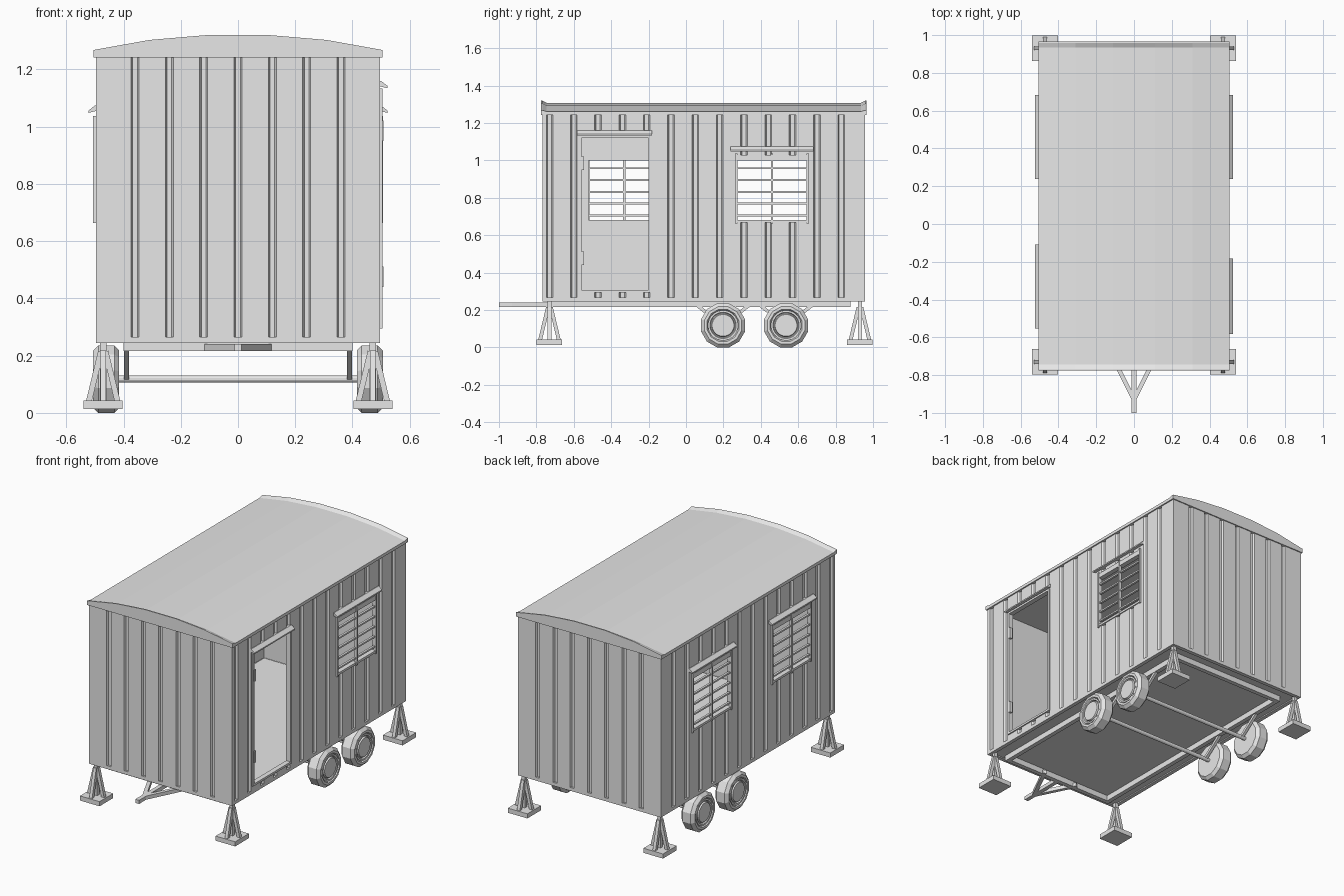
import bpy, bmesh, math
from mathutils import Vector

if "Cube" in bpy.data.objects:
    bpy.data.objects.remove(bpy.data.objects["Cube"], do_unlink=True)

grey = bpy.data.materials.new("plain_grey")
grey.use_nodes = True
COLOUR = (0.8, 0.8, 0.8, 1)
grey.diffuse_color = COLOUR
grey.node_tree.nodes["Principled BSDF"].inputs["Base Color"].default_value = COLOUR


def loft(name, rings):
    """Closed solid skinned through a list of equal-length point rings."""
    bm = bmesh.new()
    loops = [[bm.verts.new(p) for p in ring] for ring in rings]
    n = len(loops[0])
    for a, b in zip(loops, loops[1:]):
        for i in range(n):
            j = (i + 1) % n
            bm.faces.new((a[i], a[j], b[j], b[i]))
    bm.faces.new(loops[0][::-1])
    bm.faces.new(loops[-1])
    bmesh.ops.recalc_face_normals(bm, faces=bm.faces)
    mesh = bpy.data.meshes.new(name)
    bm.to_mesh(mesh)
    bm.free()
    mesh.materials.append(grey)
    obj = bpy.data.objects.new(name, mesh)
    bpy.context.collection.objects.link(obj)
    return obj


def box(name, x0, x1, y0, y1, z0, z1):
    return loft(name, [[(x0, y0, z), (x1, y0, z), (x1, y1, z), (x0, y1, z)] for z in (z0, z1)])


def beam(name, p, q, w):
    """Square bar of width w from p to q."""
    p, q = Vector(p), Vector(q)
    d = (q - p).normalized()
    ref = Vector((0, 0, 1)) if abs(d.z) < 0.8 else Vector((0, 1, 0))
    u = d.cross(ref).normalized() * w / 2
    v = d.cross(u).normalized() * w / 2
    return loft(name, [[c + u + v, c - u + v, c - u - v, c + u - v] for c in (p, q)])


def along_y(name, profile, y0, y1):
    return loft(name, [[(x, y, z) for x, z in profile] for y in (y0, y1)])


def ring_frame(name, x, y0, y1, z0, z1, w):
    """Rectangular ring of four rails."""
    for s in (-1, 1):
        box(name + "_side", s * x, s * (x - w), y0, y1, z0, z1)
    box(name + "_front", -x + w, x - w, y0, y0 + w, z0, z1)
    box(name + "_back", -x + w, x - w, y1 - w, y1, z0, z1)


X, Y0, Y1 = 0.497, -0.768, 0.958     # body outline
FLOOR, TOP = 0.265, 1.245
THICK, DEPTH = 0.022, 0.012


def ribbed_wall(name, start, end, grooves, half, place):
    """Upright sheet with narrow pressed grooves on its outer face."""
    pts = [(start, 0)]
    for g in grooves:
        pts += [(g - half, 0), (g - half * 0.6, DEPTH), (g + half * 0.6, DEPTH), (g + half, 0)]
    pts += [(end, 0), (end, THICK), (start, THICK)]
    return loft(name, [[place(t, d, z) for t, d in pts] for z in (FLOOR, TOP)])


def cut(wall, y0, y1, z0, z1):
    """Cut an opening through a side wall."""
    cutter = box("cutter", -0.7, 0.7, y0, y1, z0, z1)
    # keep the cutter on the wall's own side
    side = 1 if wall.data.vertices[0].co.x > 0 else -1
    for v in cutter.data.vertices:
        if v.co.x * side < 0:
            v.co.x = 0.3 * side
    if side < 0:
        cutter.data.update()
    mod = wall.modifiers.new("opening", "BOOLEAN")
    mod.operation, mod.solver, mod.object = "DIFFERENCE", "EXACT", cutter
    bpy.context.view_layer.objects.active = wall
    bpy.ops.object.modifier_apply(modifier=mod.name)
    bpy.data.objects.remove(cutter, do_unlink=True)


def hood(name, s, y0, y1, z):
    along_y(name, [(s * 0.48, z + 0.026), (s * 0.5, z + 0.026), (s * 0.523, z + 0.008),
                   (s * 0.523, z), (s * 0.5, z + 0.006), (s * 0.48, z + 0.006)], y0, y1)


def window(name, s, c):
    """Barred window centred at y = c."""
    h = 0.197
    a, b = s * 0.472, s * 0.507
    for dy in (-h + 0.006, 0, h - 0.006):
        box(name + "_upright", s * 0.488, b, c + dy - 0.006, c + dy + 0.006, 0.663, 1.037)
    box(name + "_head", a, s * 0.503, c - h, c + h, 1.0, 1.03)
    box(name + "_sill", a, s * 0.503, c - h, c + h, 0.668, 0.682)
    for i in range(5):
        z = 0.706 + i * 0.063
        box(name + "_bar", s * 0.486, s * 0.5, c - h, c + h, z - 0.005, z + 0.005)
    hood(name + "_hood", s, c - 0.222, c + 0.222, 1.048)


# Walls
side_grooves = [0.05 + 0.13 * k for k in range(-6, 7)]
end_grooves = [0.12 * k for k in range(-3, 4)]
walls = {}
for s, label in ((-1, "right"), (1, "left")):
    walls[s] = ribbed_wall(label + "_wall", Y0 + 0.022, Y1 - 0.022, side_grooves, 0.018,
                           lambda t, d, z, s=s: (s * (X - d), t, z))
for y, s, label in ((Y0, 1, "front"), (Y1, -1, "back")):
    ribbed_wall(label + "_wall", -X + 0.022, X - 0.022, end_grooves, 0.014,
                lambda t, d, z, y=y, s=s: (t, y + s * d, z))
for sx in (-1, 1):
    for y, s in ((Y0, 1), (Y1, -1)):
        box("corner_post", sx * X, sx * (X - 0.022), y, y + s * 0.022, FLOOR, TOP)

# Windows: one beside the door, two on the opposite side
for s, c in ((1, 0.46), (-1, 0.46), (-1, -0.33)):
    cut(walls[s], c - 0.19, c + 0.19, 0.675, 1.01)
    window("window", s, c)

# Open doorway with frame, hinges and hood
cut(walls[1], -0.562, -0.198, 0.303, 1.124)
for y in (-0.572, -0.2):
    box("door_jamb", 0.474, 0.505, y, y + 0.013, 0.294, 1.134)
for z in (0.294, 1.121):
    box("door_rail", 0.474, 0.505, -0.56, -0.2, z, z + 0.013)
for z in (0.44, 0.95):
    box("door_hinge", 0.49, 0.509, -0.563, -0.546, z, z + 0.072)
hood("door_hood", 1, -0.583, -0.182, 1.134)

# Roof: shallow faceted arch, lipped at both ends
arch = [(0.505, 1.268), (0.31, 1.303), (0.11, 1.32)]
arch += [(-x, z) for x, z in reversed(arch)]
stations = [(-0.775, 0), (-0.768, 0), (-0.745, 0.012), (0.935, 0.012), (0.958, 0), (0.965, 0)]
loft("roof", [[(-0.505, y, 1.242), (0.505, y, 1.242)] + [(x, y, z - drop * (z - 1.2) / 0.12)
              for x, z in arch] for y, drop in stations])

# Floor and chassis
box("floor", -0.475, 0.475, Y0 + 0.02, Y1 - 0.02, 0.252, 0.264)
ring_frame("floor_rail", X, Y0, Y1, 0.245, 0.266, 0.024)
ring_frame("chassis", 0.4, -0.72, 0.88, 0.217, 0.253, 0.028)

# Tow hitch
box("hitch_bar", -0.013, 0.013, -1.0, -0.7, 0.217, 0.24)
for s in (-1, 1):
    beam("hitch_arm", (0, -0.93, 0.2285), (s * 0.125, -0.68, 0.2285), 0.023)


def disc(s, c, r, x, n):
    """Ring of n points around an axle, flat side down."""
    r /= math.cos(math.pi / n)
    angles = [2 * math.pi * (i + 0.5) / n for i in range(n)]
    return [(s * x, c + r * math.sin(a), 0.118 + r * math.cos(a)) for a in angles]


# Wheels, axles and axle struts
tyre = [(0.07, 0.415), (0.1, 0.415), (0.118, 0.432), (0.118, 0.488), (0.1, 0.506),
        (0.086, 0.506), (0.078, 0.492)]
rim = [(0.08, 0.48), (0.08, 0.502), (0.07, 0.502), (0.066, 0.493), (0.062, 0.493), (0.058, 0.504)]
for c in (0.198, 0.535):
    loft("axle", [disc(1, c, 0.012, x, 12) for x in (-0.42, 0.42)])
    for s in (-1, 1):
        loft("tyre", [disc(s, c, r, x, 12) for r, x in tyre])
        loft("wheel_rim", [disc(s, c, r, x, 24) for r, x in rim])
        for d in (-1, 1):
            beam("axle_strut", (s * 0.389, c, 0.118), (s * 0.389, c + d * 0.135, 0.222), 0.018)

# Corner stands: pad, post and four splayed braces
for sx in (-1, 1):
    for cy in (-0.73, 0.93):
        cx = sx * 0.471
        box("stand_pad", cx - 0.068, cx + 0.068, cy - 0.068, cy + 0.068, 0.014, 0.043)
        box("stand_post", cx - 0.011, cx + 0.011, cy - 0.011, cy + 0.011, 0.04, 0.25)
        for dx, dy in ((1, 0), (-1, 0), (0, 1), (0, -1)):
            beam("stand_brace", (cx + dx * 0.05, cy + dy * 0.05, 0.04),
                 (cx + dx * 0.008, cy + dy * 0.008, 0.215), 0.02)
